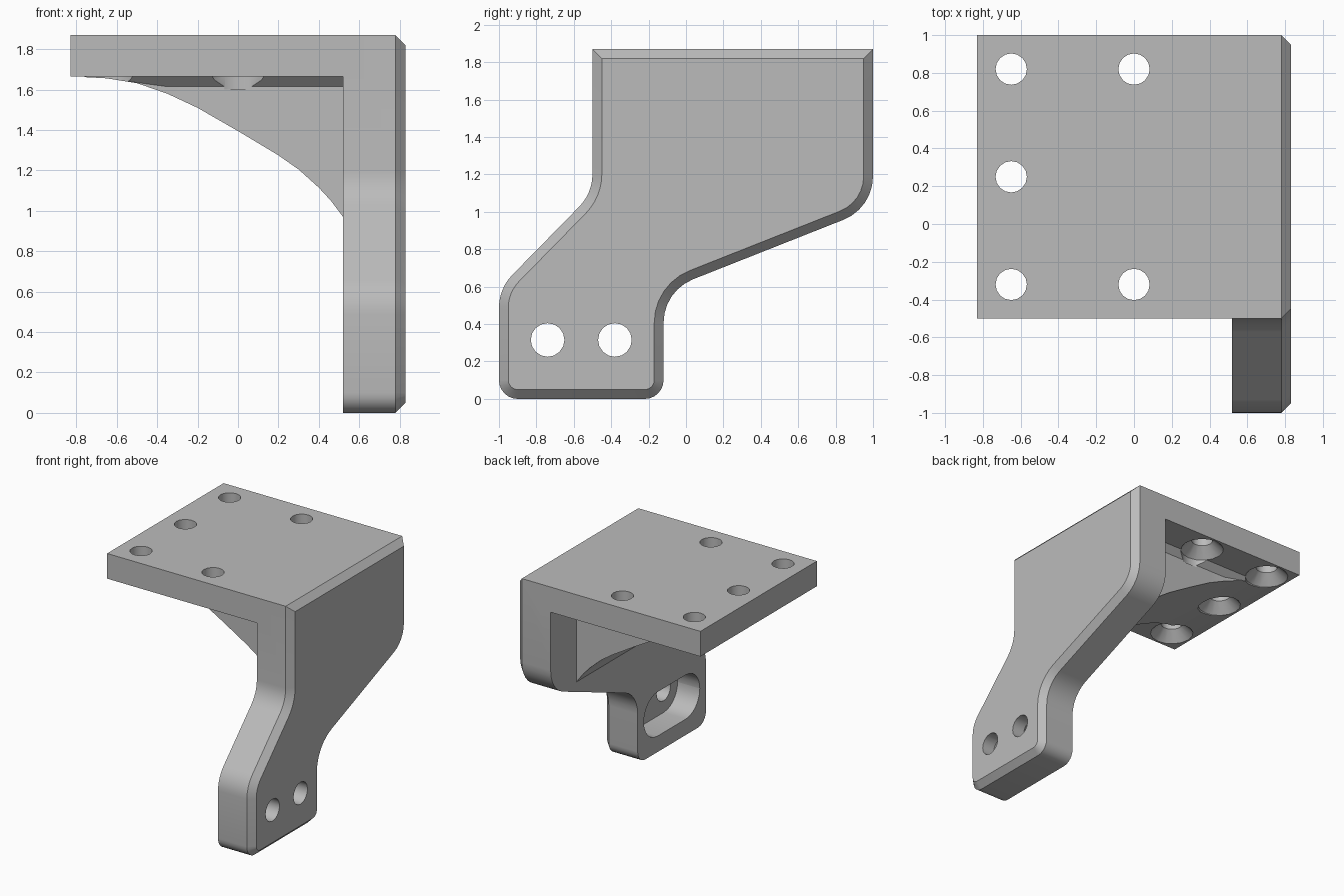
import bpy, bmesh, math
from mathutils import Vector

if "Cube" in bpy.data.objects:
    bpy.data.objects.remove(bpy.data.objects["Cube"])

metal = bpy.data.materials.new("plain grey")
metal.use_nodes = True
GREY = (0.5, 0.5, 0.5, 1)
metal.diffuse_color = GREY
metal.node_tree.nodes["Principled BSDF"].inputs["Base Color"].default_value = GREY


def loft(name, loops):
    """Closed solid through a list of matching point loops."""
    bm = bmesh.new()
    rings = [[bm.verts.new(p) for p in loop] for loop in loops]
    n = len(rings[0])
    for a, b in zip(rings, rings[1:]):
        for i in range(n):
            j = (i + 1) % n
            bm.faces.new((a[i], a[j], b[j], b[i]))
    bm.faces.new(rings[0])
    bm.faces.new(rings[-1])
    bmesh.ops.recalc_face_normals(bm, faces=bm.faces)
    mesh = bpy.data.meshes.new(name)
    bm.to_mesh(mesh)
    bm.free()
    obj = bpy.data.objects.new(name, mesh)
    bpy.context.collection.objects.link(obj)
    mesh.materials.append(metal)
    return obj


def outline(corners, x, inset=0.0, steps=6):
    """Rounded, optionally inset, counter-clockwise (y, z, radius) outline at x."""
    pts = []
    for i, (y, z, r) in enumerate(corners):
        p = Vector((0, y, z))
        a = Vector((0, *corners[i - 1][:2]))
        b = Vector((0, *corners[(i + 1) % len(corners)][:2]))
        u, v = (a - p).normalized(), (b - p).normalized()
        half = u.angle(v) / 2
        mid = (u + v).normalized()
        side = 1 if (p - a).cross(b - p).x > 0 else -1
        p = p + mid * side * inset / math.sin(half)
        p.x = x
        if r == 0:
            pts.append(p)
            continue
        r -= side * inset
        c = p + mid * r / math.sin(half)
        t = r / math.tan(half)
        d0, d1 = (p + u * t - c).normalized(), (p + v * t - c).normalized()
        pts += [c + d0.slerp(d1, k / steps) * r for k in range(steps + 1)]
    return pts


def combine(target, tool, operation):
    mod = target.modifiers.new(operation.lower(), 'BOOLEAN')
    mod.operation, mod.solver, mod.object = operation, 'EXACT', tool
    bpy.ops.object.select_all(action='DESELECT')
    bpy.context.view_layer.objects.active = target
    target.select_set(True)
    bpy.ops.object.modifier_apply(modifier=mod.name)
    bpy.data.objects.remove(tool)


def circle(r, n=16):
    return [(r * math.cos(math.tau * i / n), r * math.sin(math.tau * i / n)) for i in range(n)]


TOP, UNDER, INNER, OUTER, CHAMFER = 1.87, 1.665, 0.52, 0.83, 0.05

# Offset leg with a chamfer round its outer face
leg_shape = [(-0.5, TOP, 0), (-0.5, 1.1, 0.25), (-1, 0.59, 0.25), (-1, 0, 0.1),
             (-0.12, 0, 0.1), (-0.12, 0.577, 0.25), (1, 1.02, 0.25), (1, TOP, 0)]
bracket = loft("mounting_bracket", [outline(leg_shape, INNER),
                                    outline(leg_shape, OUTER - CHAMFER),
                                    outline(leg_shape, OUTER, CHAMFER)])

# Top plate
plate_shape = [(-0.5, TOP, 0), (-0.5, UNDER, 0), (1, UNDER, 0), (1, TOP, 0)]
plate = loft("top_plate", [outline(plate_shape, x) for x in (-OUTER, INNER + 0.1)])
combine(bracket, plate, 'UNION')

# Wide curved rib, flared where it meets the plate
rib_curve = [(-0.76, 1.662), (-0.65, 1.656), (-0.5, 1.632), (-0.35, 1.58), (-0.2, 1.51),
             (0, 1.395), (0.2, 1.275), (0.3, 1.205), (0.4, 1.115), (0.46, 1.05),
             (INNER, 0.97), (INNER + 0.1, 0.97)]
RIB_Y, RIB_HALF = 0.25, 0.47
sections = []
for x, z in rib_curve:
    flare = min(CHAMFER, 0.9 * (UNDER - z))
    half = [(RIB_HALF, UNDER + 0.04), (RIB_HALF, UNDER),
            (RIB_HALF - flare, UNDER - flare), (RIB_HALF - flare, z)]
    sections.append([(x, RIB_Y + w, h) for w, h in half] +
                    [(x, RIB_Y - w, h) for w, h in reversed(half)])
combine(bracket, loft("rib", sections), 'UNION')

# Plate holes, countersunk from below
HOLE, SINK = 0.083, 0.165
for hx, hy in [(-0.65, 0.82), (-0.65, 0.25), (-0.65, -0.32), (0, 0.82), (0, -0.32)]:
    steps = [(1.6, SINK), (UNDER, SINK), (UNDER + SINK - HOLE, HOLE), (TOP + 0.1, HOLE)]
    cutter = loft("countersunk_hole",
                  [[(hx + a, hy + b, z) for a, b in circle(r)] for z, r in steps])
    combine(bracket, cutter, 'DIFFERENCE')

# Slotted pocket on the inside of the foot, with two through holes
pocket_shape = [(-0.92, 0.49, 0.179), (-0.92, 0.13, 0.179),
                (-0.2, 0.13, 0.179), (-0.2, 0.49, 0.179)]
pocket = loft("pocket", [outline(pocket_shape, x) for x in (INNER - 0.1, INNER + 0.2)])
combine(bracket, pocket, 'DIFFERENCE')
for hy in (-0.74, -0.38):
    bore = loft("bore", [[(x, hy + a, 0.315 + b) for a, b in circle(0.09)]
                         for x in (INNER + 0.1, OUTER + 0.1)])
    combine(bracket, bore, 'DIFFERENCE')

bpy.ops.object.select_all(action='DESELECT')
bracket.select_set(True)
bpy.context.view_layer.objects.active = bracket
bpy.ops.object.shade_smooth_by_angle(angle=math.radians(30))
